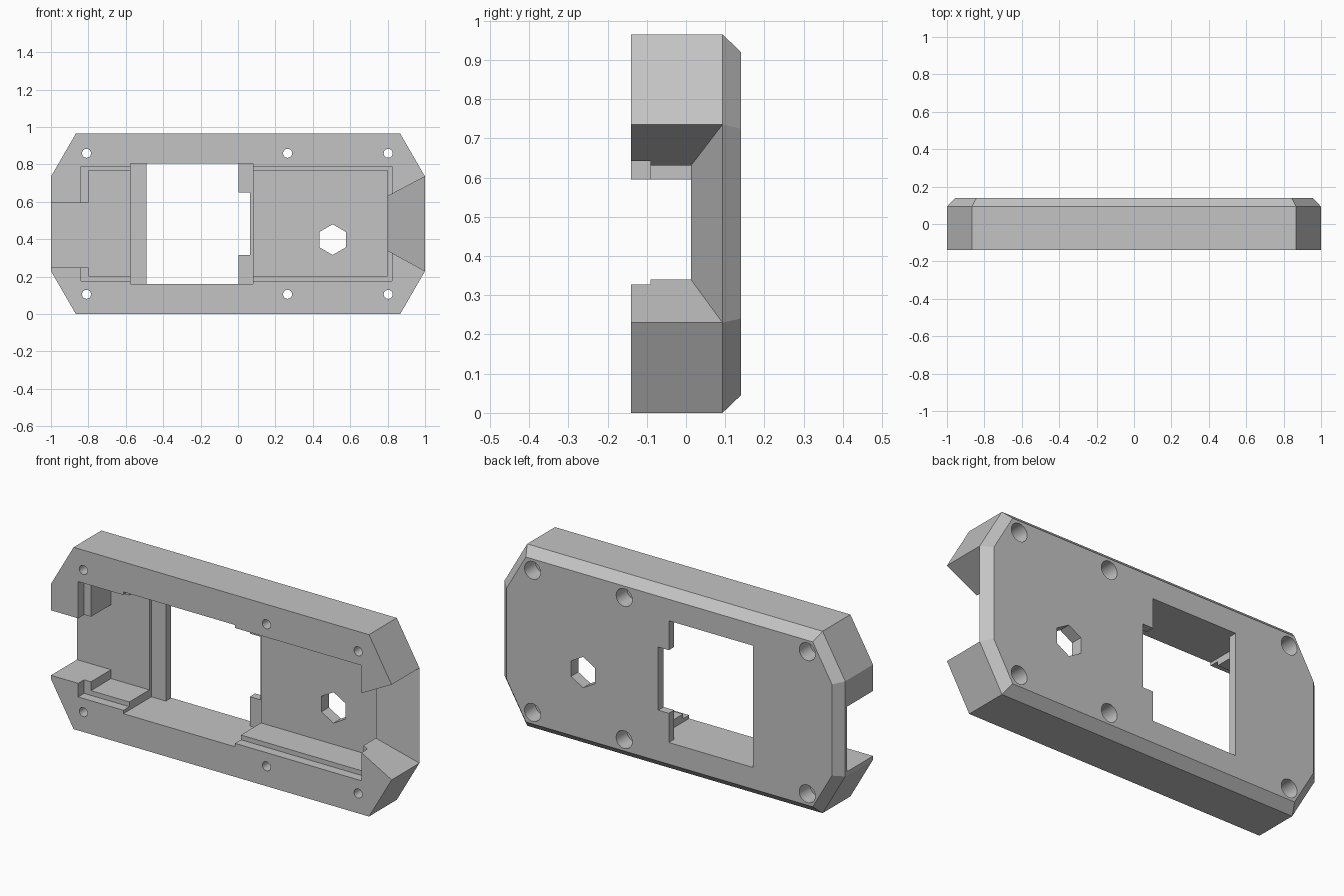
import bpy, bmesh, math
from mathutils import Matrix

cube = bpy.data.objects.get("Cube")
if cube:
    bpy.data.objects.remove(cube, do_unlink=True)

FRONT, BACK, OUT = -0.14, 0.14, 0.4
MID_Z, FLOOR, LIP, SHELF = 0.4825, 0.078, 0.095, -0.09

grey = bpy.data.materials.new("plain_grey")
grey.use_nodes = True
colour = (0.55, 0.55, 0.55, 1)
grey.diffuse_color = colour
grey.node_tree.nodes["Principled BSDF"].inputs["Base Color"].default_value = colour


def finish(name, bm):
    bmesh.ops.recalc_face_normals(bm, faces=bm.faces)
    mesh = bpy.data.meshes.new(name)
    bm.to_mesh(mesh)
    bm.free()
    mesh.materials.append(grey)
    obj = bpy.data.objects.new(name, mesh)
    bpy.context.collection.objects.link(obj)
    return obj


def hull(name, points):
    bm = bmesh.new()
    verts = [bm.verts.new(p) for p in points]
    bmesh.ops.convex_hull(bm, input=verts)
    return finish(name, bm)


def box(name, x, y, z):
    return hull(name, [(a, b, c) for a in x for b in y for c in z])


def hole(name, x, z, radius, y, sides, turn=0):
    bm = bmesh.new()
    place = (Matrix.Translation((x, sum(y) / 2, z))
             @ Matrix.Rotation(math.pi / 2, 4, "X") @ Matrix.Rotation(turn, 4, "Z"))
    bmesh.ops.create_cone(bm, cap_ends=True, segments=sides, radius1=radius,
                          radius2=radius, depth=y[1] - y[0], matrix=place)
    return finish(name, bm)


# Eight-sided plate with chamfered back edges
def ring(y, end_x, end_z, top_x, top_z):
    return [(sx * x, y, MID_Z + sz * z) for sx in (-1, 1) for sz in (-1, 1)
            for x, z in ((end_x, end_z), (top_x, top_z))]


rim = (1, 0.2525, 0.867, MID_Z)
body = hull("enclosure_half", ring(FRONT, *rim) + ring(0.093, *rim)
            + ring(BACK, 0.955, 0.242, 0.842, 0.4375))

# Front pockets, shelves and end slot
open_front = lambda depth: (-OUT, depth)
cutters = [
    box("pocket_cut", (-0.8, -0.5), open_front(FLOOR), (0.203, 0.768)),
    box("pocket_cut", (0.04, 0.8), open_front(FLOOR), (0.203, 0.768)),
    box("shelf_cut", (-0.84, 0.823), open_front(SHELF), (0.178, 0.79)),
    box("slot_cut", (-1.2, -0.7), open_front(FLOOR), (0.25, 0.595)),
    box("middle_cut", (-0.575, 0.08), open_front(LIP), (0.16, 0.806)),
    # Window with its side notch
    box("window_cut", (-0.49, 0.003), (-OUT, OUT), (0.16, 0.806)),
    box("notch_cut", (-0.1, 0.065), (-OUT, OUT), (0.315, 0.65)),
    hole("hex_cut", 0.506, 0.398, 0.082, (-OUT, OUT), 6, math.pi / 6 * 0),
]

# Flared opening at the left end
flare = []
for x in (0.78, 1.1):
    t = (x - 0.8) / 0.2
    for z in (0.34 - 0.11 * t, 0.63 + 0.105 * t):
        flare += [(x, -OUT, z), (x, 0.0125 + 0.0805 * t, z)]
cutters.append(hull("flare_cut", flare))

# Screw holes counterbored from the back
for x in (-0.81, 0.265, 0.803):
    for side in (-1, 1):
        z = MID_Z + side * 0.377
        cutters.append(hole("screw_cut", x, z, 0.024, (-OUT, OUT), 32))
        cutters.append(hole("counterbore_cut", x, z, 0.047, (0.05, OUT), 32))

# Carve the plate, then discard the cutters
for cutter in cutters:
    cutter.hide_render = True
    mod = body.modifiers.new(cutter.name, "BOOLEAN")
    mod.operation = "DIFFERENCE"
    mod.solver = "EXACT"
    mod.object = cutter
bpy.context.view_layer.update()
carved = bpy.data.meshes.new_from_object(
    body.evaluated_get(bpy.context.evaluated_depsgraph_get()))
body.modifiers.clear()
body.data = carved
for cutter in cutters:
    bpy.data.objects.remove(cutter, do_unlink=True)

bpy.context.view_layer.objects.active = body
body.select_set(True)
bpy.ops.object.shade_smooth_by_angle(angle=math.radians(20))
